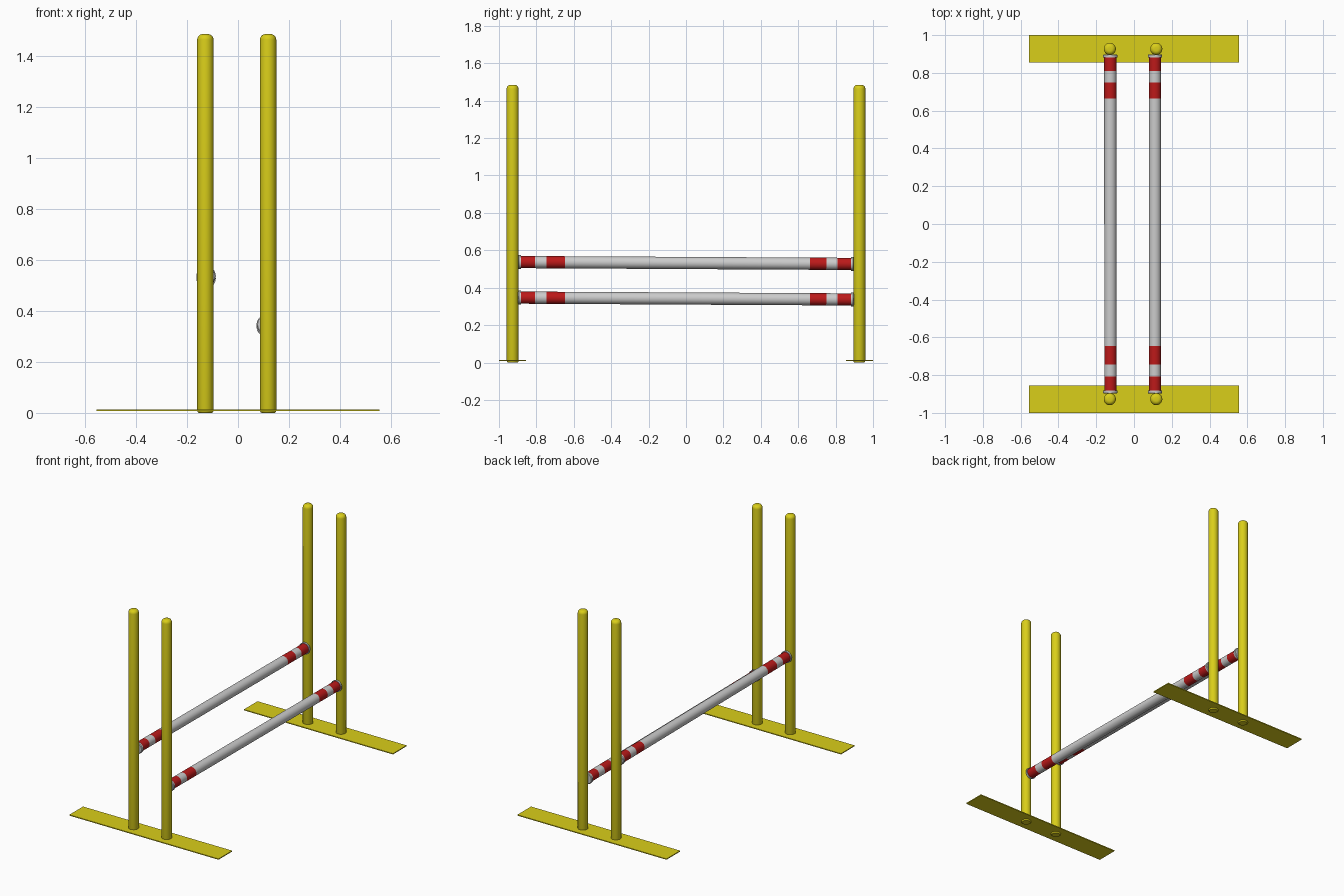
import bpy, bmesh, math
from mathutils import Matrix, Vector

if "Cube" in bpy.data.objects:
    bpy.data.objects.remove(bpy.data.objects["Cube"])


def material(name, rgb):
    m = bpy.data.materials.new(name)
    m.diffuse_color = (*rgb, 1)
    m.use_nodes = True
    m.node_tree.nodes["Principled BSDF"].inputs["Base Color"].default_value = m.diffuse_color
    return m


YELLOW = material("yellow_paint", (0.70, 0.62, 0.01))
RED = material("red_tape", (0.50, 0.01, 0.01))
GREY = material("grey_plastic", (0.55, 0.55, 0.55))


def lathe(name, profile, mats, sections=None, sides=32):
    """Revolve (radius, z) points around z; sections gives a material per span."""
    bm = bmesh.new()
    rings = []
    for r, z in profile:
        if r == 0:
            rings.append([bm.verts.new((0, 0, z))] * sides)
        else:
            rings.append([bm.verts.new((r * math.cos(2 * math.pi * i / sides),
                                        r * math.sin(2 * math.pi * i / sides), z))
                          for i in range(sides)])
    for k, (a, b) in enumerate(zip(rings, rings[1:])):
        for i in range(sides):
            j = (i + 1) % sides
            corners = list(dict.fromkeys((a[i], a[j], b[j], b[i])))
            f = bm.faces.new(corners)
            f.material_index = sections[k] if sections else 0
    bmesh.ops.recalc_face_normals(bm, faces=bm.faces)
    mesh = bpy.data.meshes.new(name)
    bm.to_mesh(mesh)
    bm.free()
    for m in mats:
        mesh.materials.append(m)
    ob = bpy.data.objects.new(name, mesh)
    bpy.context.collection.objects.link(ob)
    bpy.ops.object.select_all(action='DESELECT')
    ob.select_set(True)
    bpy.context.view_layer.objects.active = ob
    bpy.ops.object.shade_smooth_by_angle(angle=math.radians(35))
    return ob


# Upright post profile: rounded top, slightly eased foot
R, TOP, CAP = 0.032, 1.485, 0.022
post = [(0, 0), (R - 0.006, 0), (R - 0.002, 0.003), (R, 0.009)]
for i in range(7):
    a = math.pi / 2 * i / 6
    post.append((R - CAP + CAP * math.cos(a), TOP - CAP + CAP * math.sin(a)))
post.append((0, TOP))

for side, s in (("near", -1), ("far", 1)):
    # Flat foot plate
    bpy.ops.mesh.primitive_cube_add(size=1, location=(0, s * 0.9275, 0.0105))
    plate = bpy.context.object
    plate.name = side + "_foot_plate"
    plate.scale = (1.11, 0.145, 0.006)
    plate.data.materials.append(YELLOW)
    # Pair of uprights
    for row, x in (("left", -0.128), ("right", 0.118)):
        ob = lathe(f"{side}_{row}_post", post, [YELLOW])
        ob.location = (x, s * 0.927, 0)

# Striped rail, running along its own z: grey middle, red bands, end to end
B = 0.0325
stripes = [-0.89, -0.808, -0.745, -0.647, 0.664, 0.75, 0.81, 0.888]
rail = [(0, stripes[0])] + [(B, y) for y in stripes] + [(0, stripes[-1])]
bands = [0, 1, 0, 1, 0, 1, 0, 1, 0]
# Shallow cup holding each rail end
cup = [(0, 0.898), (0.034, 0.898), (0.038, 0.894), (0.038, 0.882),
       (0.0345, 0.882), (0.0345, 0.889), (0, 0.889)]

for row, x, z in (("upper", -0.125, 0.532), ("lower", 0.111, 0.342)):
    # Lay along y with the slight droop towards the far side
    axis = Vector((0, 1, -0.0055)).normalized()
    turn = axis.to_track_quat('Z', 'X').to_matrix().to_4x4()
    place = Matrix.Translation((x, 0, z)) @ turn
    lathe(row + "_rail", rail, [GREY, RED], bands).matrix_world = place
    for side, s in (("near", -1), ("far", 1)):
        ob = lathe(f"{row}_{side}_cup", [(r, s * h) for r, h in cup], [GREY])
        ob.matrix_world = place
